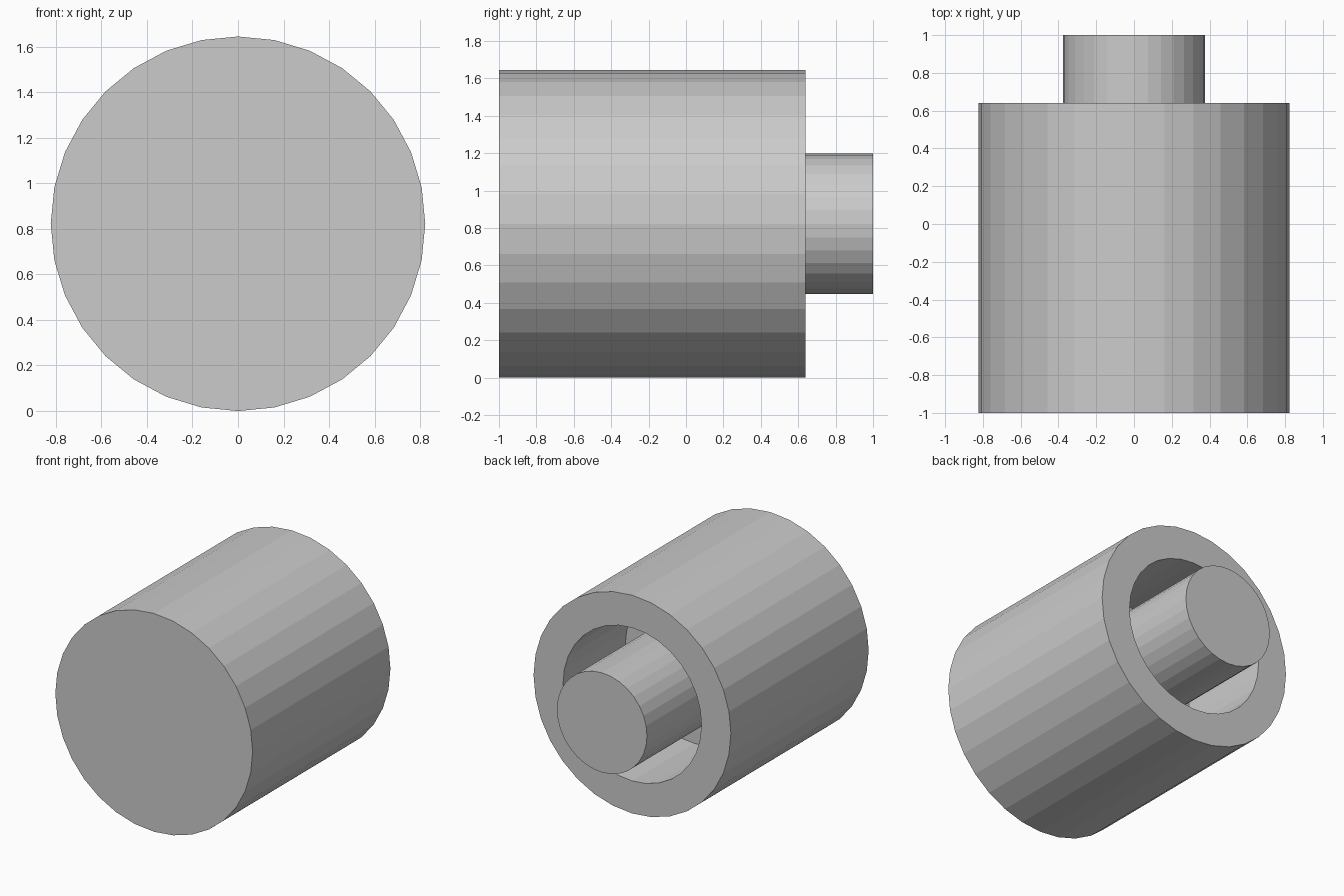
import bpy, bmesh, math

if "Cube" in bpy.data.objects:
    bpy.data.objects.remove(bpy.data.objects["Cube"])

SIDES = 32
AXIS_Z = 0.822

grey = bpy.data.materials.new("plain grey")
grey.diffuse_color = (0.6, 0.6, 0.6, 1.0)
grey.use_nodes = True
grey.node_tree.nodes["Principled BSDF"].inputs["Base Color"].default_value = grey.diffuse_color


def lathe(name, profile):
    """Turn a (radius, y) profile around the y axis; the ends are capped."""
    bm = bmesh.new()
    rings = []
    for r, y in profile:
        rings.append([bm.verts.new((r * math.cos(2 * math.pi * i / SIDES), y,
                                    AXIS_Z + r * math.sin(2 * math.pi * i / SIDES)))
                      for i in range(SIDES)])
    for a, b in zip(rings, rings[1:]):
        for i in range(SIDES):
            j = (i + 1) % SIDES
            bm.faces.new((a[i], a[j], b[j], b[i]))
    bm.faces.new(rings[0])
    bm.faces.new(rings[-1])
    bmesh.ops.recalc_face_normals(bm, faces=bm.faces)
    mesh = bpy.data.meshes.new(name)
    bm.to_mesh(mesh)
    bm.free()
    mesh.materials.append(grey)
    obj = bpy.data.objects.new(name, mesh)
    bpy.context.collection.objects.link(obj)
    return obj


# Closed-front housing: outer wall, rim, bore and bore floor
lathe("housing", [(0.822, -1.0), (0.822, 0.64), (0.577, 0.64), (0.577, -0.10)])

# Central rod rising from the bore floor
lathe("rod", [(0.375, -0.10), (0.375, 1.0)])
